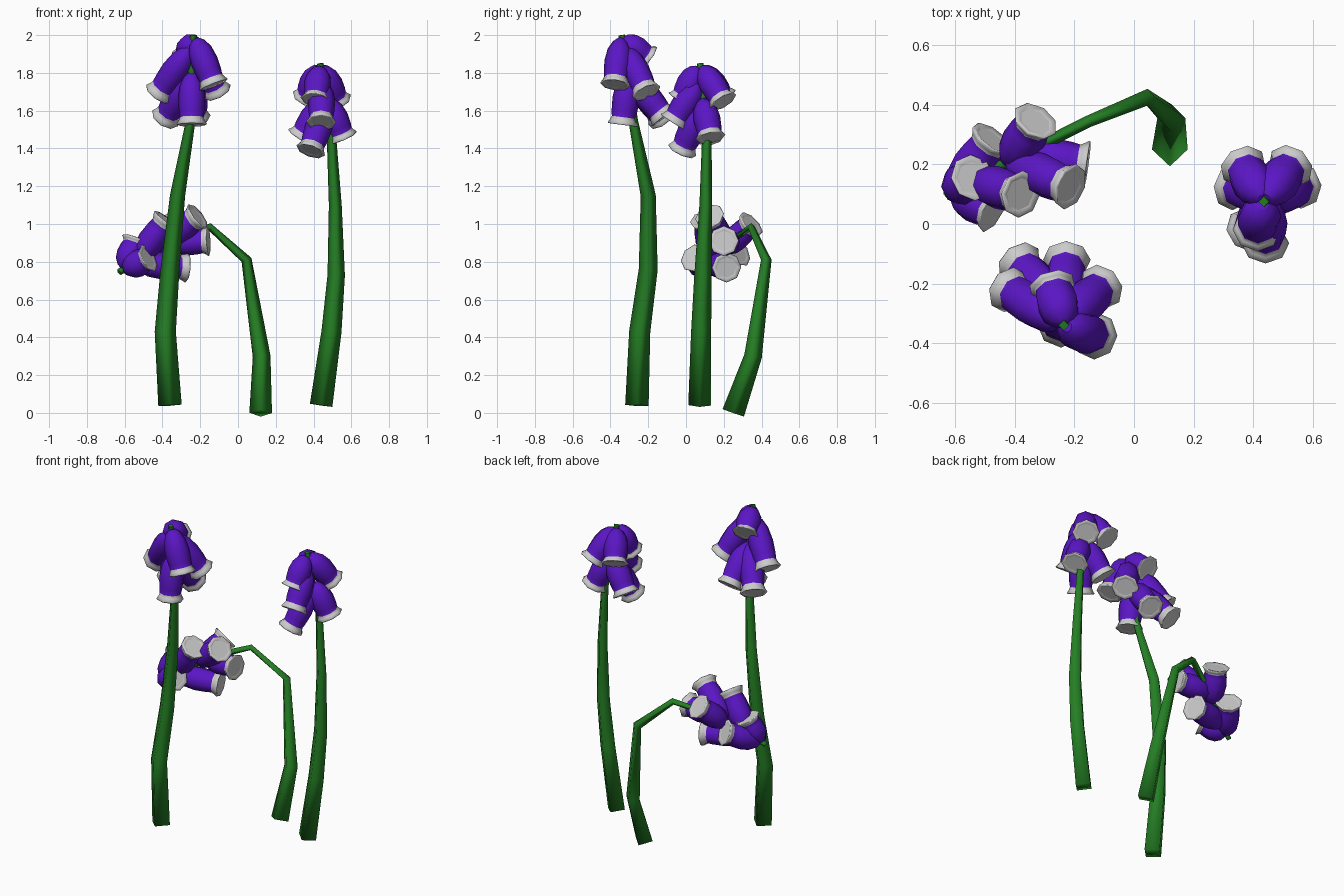
import bpy, bmesh, math
from mathutils import Vector

if "Cube" in bpy.data.objects:
    bpy.data.objects.remove(bpy.data.objects["Cube"])


def material(name, rgb):
    m = bpy.data.materials.new(name)
    m.diffuse_color = (*rgb, 1)
    m.use_nodes = True
    m.node_tree.nodes["Principled BSDF"].inputs["Base Color"].default_value = m.diffuse_color
    return m


GREEN = material("stem_green", (0.018, 0.21, 0.018))
PURPLE = material("petal_purple", (0.105, 0.008, 0.56))
WHITE = material("rim_white", (0.8, 0.8, 0.8))


def tube(name, path, sides, mats, band=None):
    """Smooth tube through (centre, radius, tangent) rings, capped at both ends."""
    bm = bmesh.new()
    rings = []
    for c, r, t in path:
        v = Vector((0, 1, 0))
        v = (v - t * v.dot(t)).normalized()
        w = t.cross(v)
        rings.append([bm.verts.new(c + r * (math.cos(a) * v + math.sin(a) * w))
                      for a in (2 * math.pi * i / sides for i in range(sides))])
    for k, (a, b) in enumerate(zip(rings, rings[1:])):
        for i in range(sides):
            j = (i + 1) % sides
            f = bm.faces.new((a[i], a[j], b[j], b[i]))
            f.material_index = int(band is not None and k >= band)
    bm.faces.new(rings[0][::-1])
    cap = bm.faces.new(rings[-1])
    cap.material_index = len(mats) - 1
    bmesh.ops.recalc_face_normals(bm, faces=bm.faces)
    for f in bm.faces:
        f.smooth = len(f.verts) == 4 and f is not cap
    me = bpy.data.meshes.new(name)
    bm.to_mesh(me)
    bm.free()
    for m in mats:
        me.materials.append(m)
    ob = bpy.data.objects.new(name, me)
    bpy.context.collection.objects.link(ob)


def stem(name, pts):
    p = [Vector(q[:3]) for q in pts]
    path = []
    for i, q in enumerate(pts):
        t = (p[min(i + 1, len(p) - 1)] - p[max(i - 1, 0)]).normalized()
        path.append((p[i], q[3], t))
    tube(name, path, 4, [GREEN])


# fraction along the bell, radius; the last rings form the flared white rim
BELL = [(0, .018), (.08, .042), (.25, .063), (.5, .072), (.75, .068), (.87, .063),
        (.93, .069), (1.0, .080), (1.02, .076), (.99, .055)]


def bell(name, start, end):
    a, b = Vector(start), Vector(end)
    t = (b - a).normalized()
    tube(name, [(a.lerp(b, f), r, t) for f, r in BELL], 8, [PURPLE, WHITE], band=5)


# Stems: x, y, z, radius
stem("left_stem", [(-.36, -.26, .04, .062), (-.385, -.245, .43, .056), (-.36, -.2, .76, .05),
                   (-.32, -.2, 1.15, .04), (-.25, -.28, 1.55, .025), (-.245, -.31, 1.8, .02),
                   (-.235, -.34, 2.0, .018)])
stem("right_stem", [(.44, .072, .04, .06), (.495, .08, .43, .053), (.52, .09, .73, .046),
                    (.515, .105, 1.1, .034), (.495, .11, 1.46, .025), (.46, .09, 1.68, .02),
                    (.435, .075, 1.85, .018)])
stem("drooping_stem", [(.12, .25, 0, .06), (.125, .355, .3, .047), (.045, .425, .81, .028),
                       (-.15, .345, .985, .02), (-.36, .24, .91, .02), (-.63, .1, .745, .018)])

# Bells: (root, rim centre) pairs per cluster
CLUSTERS = {
    "left": [
        ((-.235, -.335, 1.98), (-.275, -.205, 1.88)),
        ((-.225, -.345, 1.98), (-.13, -.375, 1.74)),
        ((-.25, -.33, 1.93), (-.42, -.22, 1.69)),
        ((-.23, -.32, 1.93), (-.11, -.21, 1.70)),
        ((-.245, -.30, 1.80), (-.245, -.335, 1.53)),
        ((-.25, -.29, 1.78), (-.385, -.13, 1.56)),
        ((-.24, -.29, 1.78), (-.225, -.12, 1.57)),
    ],
    "right": [
        ((.432, .065, 1.83), (.41, -.02, 1.66)),
        ((.43, .085, 1.83), (.365, .195, 1.67)),
        ((.44, .085, 1.83), (.525, .195, 1.65)),
        ((.445, .07, 1.75), (.44, -.065, 1.54)),
        ((.47, .09, 1.66), (.555, .13, 1.46)),
        ((.46, .09, 1.66), (.335, .125, 1.46)),
        ((.465, .085, 1.62), (.385, -.02, 1.39)),
    ],
    "drooping": [
        ((-.605, .115, .76), (-.54, .155, .91)),
        ((-.60, .11, .755), (-.475, .045, .82)),
        ((-.60, .115, .76), (-.475, .285, .85)),
        ((-.54, .145, .79), (-.275, .215, .77)),
        ((-.54, .145, .80), (-.38, .10, 1.02)),
        ((-.42, .21, .88), (-.215, .125, 1.04)),
        ((-.38, .23, .90), (-.16, .20, .91)),
        ((-.42, .20, .86), (-.33, .345, 1.0)),
    ],
}
for cluster, bells in CLUSTERS.items():
    for n, (root, rim) in enumerate(bells, 1):
        bell(f"{cluster}_bell_{n}", root, rim)
